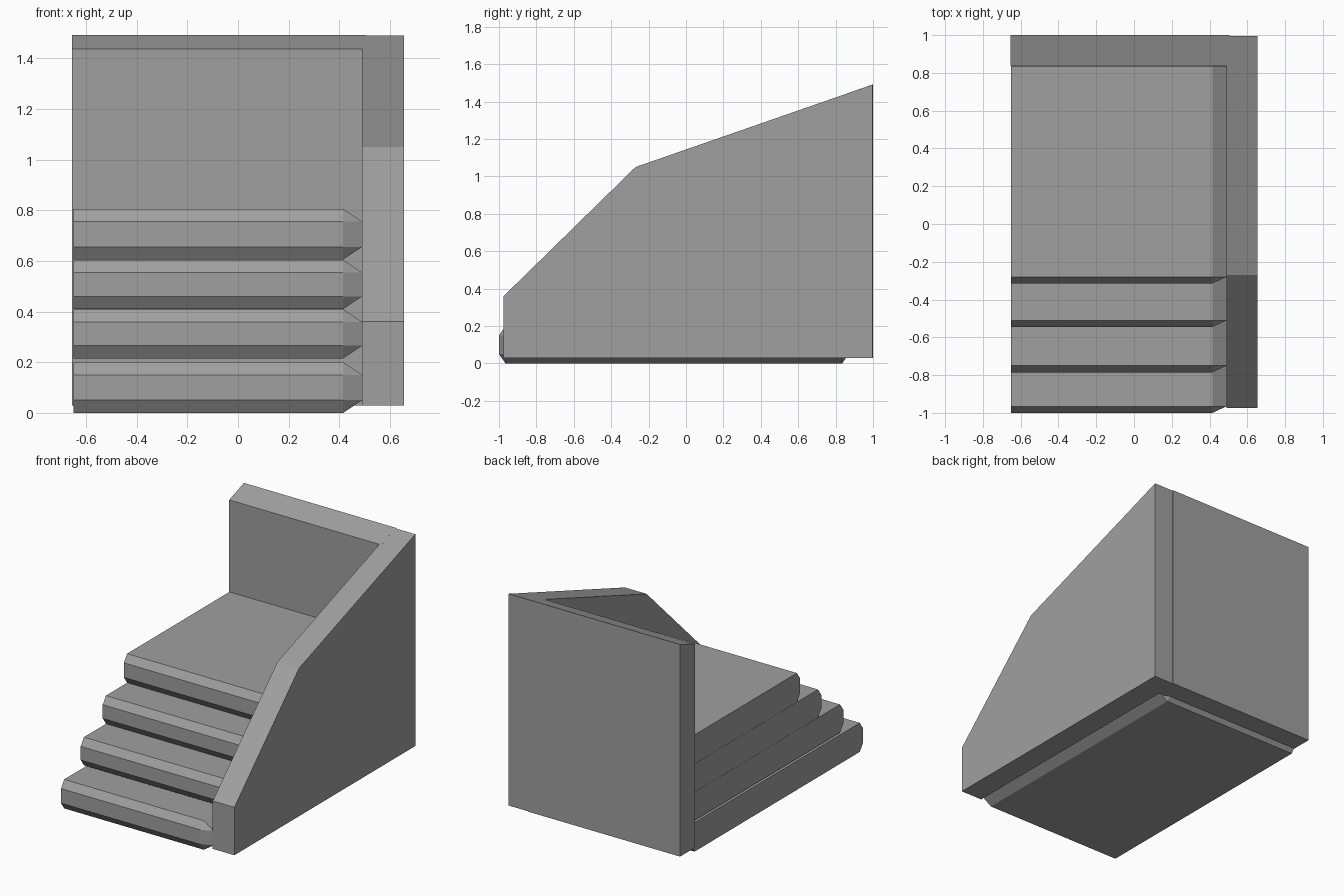
import bpy, bmesh

cube = bpy.data.objects.get("Cube")
if cube:
    bpy.data.objects.remove(cube)

stone = bpy.data.materials.new("stone_grey")
stone.use_nodes = True
GREY = (0.35, 0.35, 0.35, 1)
stone.diffuse_color = GREY
stone.node_tree.nodes["Principled BSDF"].inputs["Base Color"].default_value = GREY


def prism(name, profile, x0, x1):
    """Extrude a (y, z) profile along x."""
    bm = bmesh.new()
    face = bm.faces.new([bm.verts.new((x0, y, z)) for y, z in profile])
    side = bmesh.ops.extrude_face_region(bm, geom=[face])["geom"]
    for v in side:
        if isinstance(v, bmesh.types.BMVert):
            v.co.x = x1
    finish(name, bm)


def finish(name, bm):
    bmesh.ops.recalc_face_normals(bm, faces=bm.faces)
    mesh = bpy.data.meshes.new(name)
    bm.to_mesh(mesh)
    bm.free()
    mesh.materials.append(stone)
    bpy.context.collection.objects.link(bpy.data.objects.new(name, mesh))


def step(name, front, z0, z1):
    """Chamfered slab with a plain cut end on the open side."""
    x0, xe, x1, back = -0.65, 0.415, 0.49, 0.87
    cy, cz = 0.035, 0.05
    ring = [(front, z0 + cz), (front, z1 - cz), (front + cy, z1), (back - cy, z1),
            (back, z1 - cz), (back, z0 + cz), (back - cy, z0), (front + cy, z0)]
    bm = bmesh.new()
    a = [bm.verts.new((x0, y, z)) for y, z in ring]
    b = [bm.verts.new((xe, y, z)) for y, z in ring]
    # Smaller rectangle closing the chamfered end
    c = [bm.verts.new((x1, y, z)) for y, z in
         ((front + cy, z0 + cz), (front + cy, z1 - cz),
          (back - cy, z1 - cz), (back - cy, z0 + cz))]
    bm.faces.new(a)
    bm.faces.new(c)
    for i in range(8):
        j = (i + 1) % 8
        bm.faces.new((a[i], a[j], b[j], b[i]))
    for k in range(4):
        p, q, n = b[2 * k], b[2 * k + 1], (k + 1) % 4
        bm.faces.new((p, q, c[n], c[k]))
        bm.faces.new((q, b[(2 * k + 2) % 8], c[n]))
    finish(name, bm)


# Stair treads, each running back to the rear wall
for i, (front, z0, z1) in enumerate([(-1.0, 0.0, 0.2), (-0.785, 0.215, 0.409),
                                     (-0.545, 0.41, 0.604), (-0.315, 0.605, 0.805)]):
    step(f"step_{i + 1}", front, z0, z1)

# Walls
prism("side_wall", [(-0.975, 0.03), (-0.975, 0.36), (-0.27, 1.05),
                    (0.996, 1.49), (0.996, 0.03)], 0.49, 0.655)
prism("back_wall", [(0.84, 0.03), (0.84, 1.436), (1.0, 1.492), (1.0, 0.03)], -0.655, 0.505)
